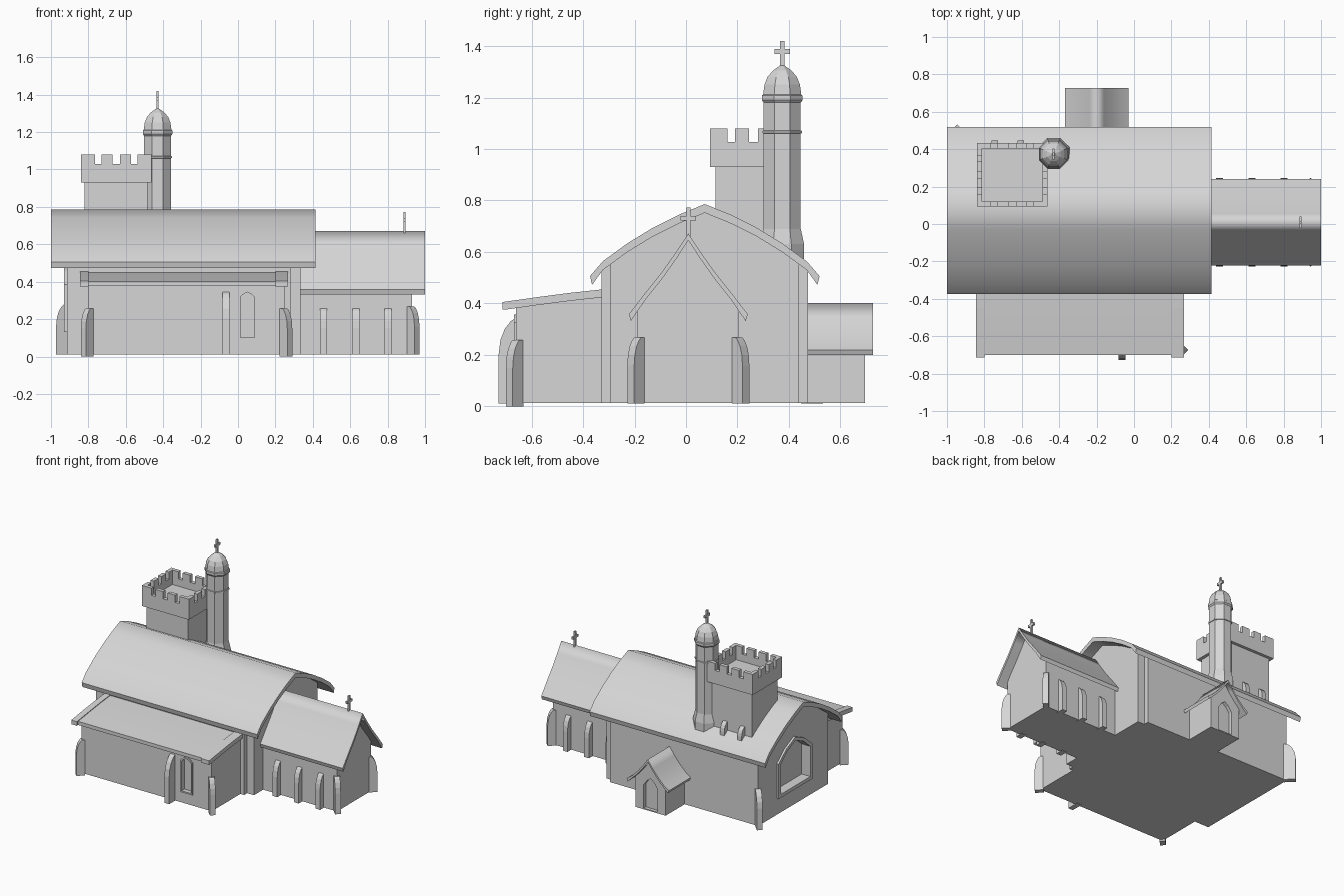
import bpy, bmesh
from math import radians, cos, sin, pi
from mathutils import Matrix, Vector

if "Cube" in bpy.data.objects:
    bpy.data.objects.remove(bpy.data.objects["Cube"])

stone = bpy.data.materials.new("pale_grey_stone")
stone.use_nodes = True
GREY = (0.67, 0.67, 0.67, 1)
stone.diffuse_color = GREY
stone.node_tree.nodes["Principled BSDF"].inputs["Base Color"].default_value = GREY


def finish(name, bm):
    bmesh.ops.recalc_face_normals(bm, faces=bm.faces)
    mesh = bpy.data.meshes.new(name)
    bm.to_mesh(mesh)
    bm.free()
    mesh.materials.append(stone)
    ob = bpy.data.objects.new(name, mesh)
    bpy.context.collection.objects.link(ob)
    return ob


def place(axis, u, v, w):
    return {"x": (w, u, v), "y": (u, w, v), "z": (u, v, w)}[axis]


def prism(name, pts, axis, a, b, sharp=None):
    """Extrude a closed outline along an axis; sharp lists the corners kept crisp on a smooth skin."""
    bm = bmesh.new()
    ends = [[bm.verts.new(place(axis, u, v, w)) for u, v in pts] for w in (a, b)]
    n = len(pts)
    for ring in ends:
        bm.faces.new(ring)
    for i in range(n):
        j = (i + 1) % n
        face = bm.faces.new((ends[0][i], ends[0][j], ends[1][j], ends[1][i]))
        face.smooth = sharp is not None
    if sharp is not None:
        for ring in ends:
            for i in range(n):
                bm.edges.get((ring[i], ring[(i + 1) % n])).smooth = False
        for i in sharp:
            bm.edges.get((ends[0][i], ends[1][i])).smooth = False
    return finish(name, bm)


def box(name, x0, x1, y0, y1, z0, z1):
    return prism(name, [(x0, y0), (x1, y0), (x1, y1), (x0, y1)], "z", z0, z1)


def mirrored(centre, half):
    """Turn (offset, height) points listed from ridge to eave into a full profile."""
    return [(centre - d, z) for d, z in reversed(half)] + [(centre + d, z) for d, z in half[1:]]


def roof(name, centre, half, drop, axis, a, b):
    top = mirrored(centre, half)
    under = mirrored(centre, [(d, z - drop) for d, z in half[:-1]]
                     + [(half[-1][0] - 0.008, half[-1][1] - drop)])
    n = len(top)
    return prism(name, top + under[::-1], axis, a, b, sharp=(0, n - 1, n, 2 * n - 1))


def gabled_body(name, centre, half, axis, a, b):
    wall = half[-1][0]
    pts = [(centre - wall, BASE)] + mirrored(centre, half) + [(centre + wall, BASE)]
    return prism(name, pts, axis, a, b)


def pointed(centre, half, z0, z1, z2):
    return mirrored(centre, [(0, z2), (half * 0.55, z1 + (z2 - z1) * 0.6), (half, z1), (half, z0)])


def cut(cutter, *targets):
    for ob in targets:
        mod = ob.modifiers.new("opening", "BOOLEAN")
        mod.operation, mod.solver, mod.object = "DIFFERENCE", "EXACT", cutter
        bpy.context.view_layer.objects.active = ob
        bpy.ops.object.modifier_apply(modifier=mod.name)
    bpy.data.objects.remove(cutter)


def buttress(name, x, y, angle, depth, height, z0=0.01, width=0.038):
    """Curved-top buttress leaning on a wall and facing the given compass angle."""
    prof = [(-0.02, 0), (depth, 0), (depth, 0.58), (depth * 0.9, 0.74),
            (depth * 0.65, 0.87), (depth * 0.3, 0.96), (0, 1), (-0.02, 1)]
    ob = prism(name, [(u, z0 + v * (height - z0)) for u, v in prof], "y", -width / 2, width / 2)
    ob.data.transform(Matrix.Translation((x, y, 0)) @ Matrix.Rotation(radians(angle), 4, "Z"))


def cross(name, x, y, z0, z1):
    box(name + "_post", x - 0.006, x + 0.006, y - 0.008, y + 0.008, z0, z1)
    box(name + "_arms", x - 0.006, x + 0.006, y - 0.03, y + 0.03, z1 - 0.05, z1 - 0.032)


BASE = 0.012

# Nave: gabled hall with notched east corners under a wide curved roof
MID = 0.073
nave = gabled_body("nave_walls", MID, [(0, 0.77), (0.2, 0.68), (0.402, 0.545)], "x", -0.915, 0.28)
gabled_body("nave_east_wall", MID, [(0, 0.768), (0.2, 0.678), (0.367, 0.565)], "x", 0.27, 0.335)
roof("nave_roof", MID, [(0, 0.786), (0.1, 0.745), (0.2, 0.695), (0.3, 0.634), (0.396, 0.564),
                        (0.446, 0.506)], 0.034, "x", -1.0, 0.415)
buttress("nave_corner_buttress", -0.915, 0.475, 135, 0.062, 0.28)

# West window: deep pointed opening with a raised surround
surround = prism("west_window_surround", pointed(0.065, 0.195, 0.13, 0.385, 0.51), "x", -0.93, -0.91)
cut(prism("cutter", pointed(0.065, 0.17, 0.155, 0.375, 0.485), "x", -0.98, -0.86), nave, surround)

# Chancel
CH = 0.009
gabled_body("chancel_walls", CH, [(0, 0.65), (0.045, 0.58), (0.1, 0.505), (0.197, 0.385)],
            "x", 0.3, 0.93)
roof("chancel_roof", CH, [(0, 0.672), (0.045, 0.603), (0.1, 0.525), (0.17, 0.437), (0.231, 0.358)],
     0.027, "x", 0.33, 1.0)
for side, word in ((-1, "front"), (1, "back")):
    y = CH + side * 0.197
    for i, x in enumerate((0.457, 0.63, 0.803)):
        buttress(f"chancel_{word}_buttress_{i + 1}", x, y, 90 * side, 0.04, 0.257)
    buttress(f"chancel_{word}_corner_buttress", 0.93, y, 45 * side, 0.038, 0.267)
cross("chancel_cross", 0.89, CH, 0.64, 0.772)

# Side aisle with a shallow lean-to roof
aisle = prism("aisle_walls", [(-0.66, BASE), (-0.66, 0.395), (-0.3, 0.435), (-0.3, BASE)],
              "x", -0.8, 0.25)
slope = [(-0.3, 0.452), (-0.45, 0.436), (-0.58, 0.419), (-0.7, 0.402)]
prism("aisle_roof", slope + [(y, z - 0.026) for y, z in reversed(slope)], "x", -0.845, 0.267,
      sharp=(0, 3, 4, 7))
edge = [(-0.3, 0.457), (-0.45, 0.441), (-0.58, 0.424), (-0.714, 0.405)]
for word, x0, x1 in (("west", -0.845, -0.8), ("east", 0.2, 0.267)):
    prism(f"aisle_{word}_verge", edge + [(y, z - 0.03) for y, z in reversed(edge)], "x", x0, x1)
buttress("aisle_west_corner_buttress", -0.8, -0.66, -135, 0.038, 0.258, 0)
buttress("aisle_east_corner_buttress", 0.25, -0.66, -45, 0.038, 0.258, 0)
buttress("aisle_front_buttress", -0.065, -0.66, -90, 0.068, 0.345)

# Aisle window
frame = prism("aisle_window_frame", pointed(0.05, 0.048, 0.09, 0.325, 0.357), "y", -0.668, -0.655)
cut(prism("cutter", pointed(0.05, 0.037, 0.101, 0.319, 0.344), "y", -0.7, -0.635), aisle, frame)

# Back porch with a recessed pointed doorway
PX = -0.2
porch = gabled_body("porch_walls", PX, [(0, 0.385), (0.04, 0.328), (0.08, 0.278), (0.122, 0.237)],
                    "y", 0.45, 0.695)
roof("porch_roof", PX, [(0, 0.402), (0.04, 0.346), (0.085, 0.292), (0.13, 0.248), (0.17, 0.219)],
     0.02, "y", 0.45, 0.727)
cut(prism("cutter", pointed(PX, 0.055, 0.02, 0.19, 0.25), "y", 0.67, 0.75), porch)

# Battlemented tower
box("tower_shaft", -0.82, -0.485, 0.114, 0.41, 0.5, 0.975)
X0, X1, Y0, Y1, T = -0.84, -0.462, 0.093, 0.432, 0.027
box("tower_ledge", X0, X1, Y0, Y1, 0.93, 0.97)
MERLONS = ((0, 0.2), (0.29, 0.45), (0.55, 0.71), (0.8, 1))
for word, x0, x1, y0, y1 in (("front", X0, X1, Y0, Y0 + T), ("back", X0, X1, Y1 - T, Y1),
                             ("west", X0, X0 + T, Y0, Y1), ("east", X1 - T, X1, Y0, Y1)):
    box(f"tower_{word}_parapet", x0, x1, y0, y1, 0.95, 1.028)
    for i, (s, e) in enumerate(MERLONS):
        if x1 - x0 > y1 - y0:
            span = (x0 + (x1 - x0) * s, x0 + (x1 - x0) * e, y0, y1)
        else:
            span = (x0, x1, y0 + (y1 - y0) * s, y0 + (y1 - y0) * e)
        box(f"tower_{word}_merlon_{i + 1}", *span, 1.02, 1.08)
for i, x in enumerate((-0.745, -0.605)):
    buttress(f"tower_back_stub_{i + 1}", x, 0.41, 90, 0.037, 0.67, 0.52, 0.034)

# Octagonal turret: flared foot, shaft, bands and domed cap
TX, TY = -0.43, 0.374
PROFILE = [(0.085, 0.55), (0.085, 0.63), (0.072, 0.69), (0.072, 1.06), (0.076, 1.062),
           (0.076, 1.07), (0.072, 1.072), (0.072, 1.18), (0.079, 1.19), (0.079, 1.208),
           (0.074, 1.212), (0.069, 1.25), (0.057, 1.28), (0.036, 1.305), (0.008, 1.325)]
bm = bmesh.new()
rings = []
for r, z in PROFILE:
    r /= cos(pi / 8)
    rings.append([bm.verts.new((TX + r * cos(pi / 8 + k * pi / 4), TY + r * sin(pi / 8 + k * pi / 4), z))
                  for k in range(8)])
for lo, hi in zip(rings, rings[1:]):
    for k in range(8):
        bm.faces.new((lo[k], lo[(k + 1) % 8], hi[(k + 1) % 8], hi[k]))
bm.faces.new(rings[0])
bm.faces.new(rings[-1])
finish("turret", bm)
cross("turret_cross", TX, TY, 1.3, 1.42)
